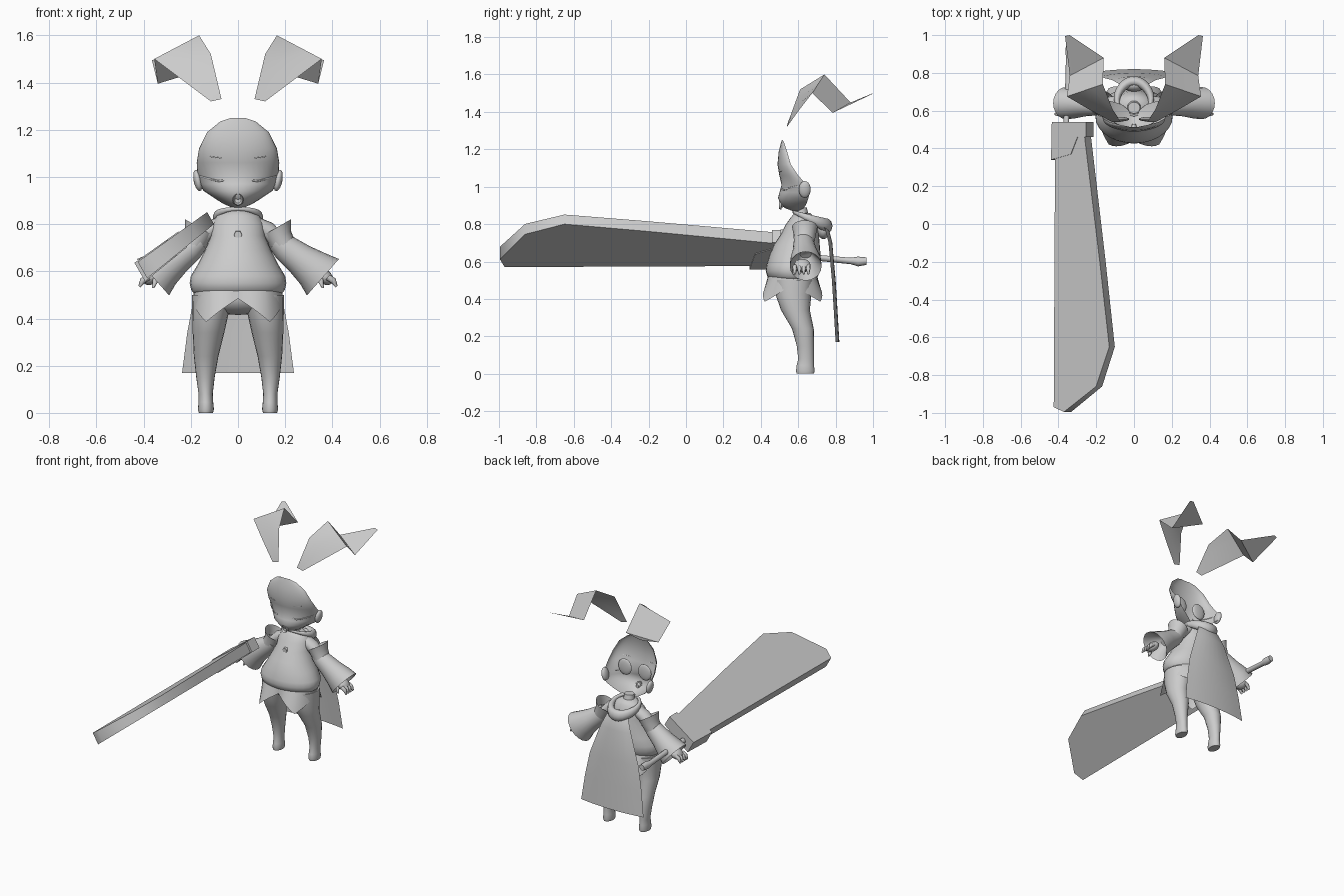
import bpy, bmesh
from math import sin, cos, pi, radians, degrees
from mathutils import Vector, Matrix

cube = bpy.data.objects.get("Cube")
if cube:
    bpy.data.objects.remove(cube)

grey = bpy.data.materials.new("plain_grey")
grey.use_nodes = True
colour = (0.6, 0.6, 0.6, 1)
grey.diffuse_color = colour
grey.node_tree.nodes["Principled BSDF"].inputs["Base Color"].default_value = colour

X, Y, Z = Vector((1, 0, 0)), Vector((0, 1, 0)), Vector((0, 0, 1))
SIDES = (("left", 1), ("right", -1))
parts = []


def finish(name, bm):
    bmesh.ops.recalc_face_normals(bm, faces=bm.faces)
    mesh = bpy.data.meshes.new(name)
    bm.to_mesh(mesh)
    bm.free()
    mesh.materials.append(grey)
    obj = bpy.data.objects.new(name, mesh)
    bpy.context.collection.objects.link(obj)
    parts.append(obj)


def grid(name, rows, closed=False, caps=False):
    """Skin a list of equally long rows of points."""
    bm = bmesh.new()
    rings = [[bm.verts.new(p) for p in row] for row in rows]
    n = len(rings[0])
    for a, b in zip(rings, rings[1:]):
        for i in range(n if closed else n - 1):
            j = (i + 1) % n
            bm.faces.new((a[i], a[j], b[j], b[i]))
    if caps:
        bm.faces.new(rings[0])
        bm.faces.new(rings[-1])
    finish(name, bm)


def tube(name, sections, u=X, v=Y, sides=20, caps=True):
    """Loft ellipses given as (centre, radius along u, radius along v)."""
    angles = [2 * pi * i / sides for i in range(sides)]
    rows = [[Vector(c) + u * ru * cos(a) + v * rv * sin(a) for a in angles]
            for c, ru, rv in sections]
    grid(name, rows, closed=True, caps=caps)


def ball(name, centre, radii, tilt=0):
    bm = bmesh.new()
    bmesh.ops.create_uvsphere(bm, u_segments=16, v_segments=10, radius=1)
    bm.transform(Matrix.Translation(centre) @ Matrix.Rotation(tilt, 4, "Y")
                 @ Matrix.Diagonal((*radii, 1)))
    finish(name, bm)


# Face: an open shell, rows of height, half width, front y, rim y
FACE = [(1.25, .03, .513, .516), (1.235, .075, .508, .525), (1.19, .13, .496, .54),
        (1.12, .165, .489, .56), (1.06, .175, .499, .6), (1.01, .172, .511, .645),
        (.97, .165, .5, .66), (.94, .145, .492, .655), (.91, .1, .505, .645),
        (.885, .06, .53, .63), (.87, .025, .57, .6)]


def face_arc(row, steps=20):
    z, w, front, rim = row
    turns = [pi * (i / steps - .5) for i in range(steps + 1)]
    return [(w * sin(t), rim - (rim - front) * cos(t), z) for t in turns]


def on_face(x, z):
    """Point on the face surface at x and z."""
    for a, b in zip(FACE, FACE[1:]):
        if b[0] <= z <= a[0]:
            k = (a[0] - z) / (a[0] - b[0])
            w, front, rim = [p + (q - p) * k for p, q in zip(a[1:], b[1:])]
            depth = max(0, 1 - (x / w) ** 2) ** .5
            return Vector((x, rim - (rim - front) * depth, z))


grid("face", [face_arc(row) for row in FACE])
for side, s in SIDES:
    ball(side + "_side_ear", (s * .17, .635, .985), (.018, .032, .046), s * .2)
    ball(side + "_eye_back", (s * .075, .555, 1.03), (.05, .012, .055))
    lid = [on_face(s * (.06 + .02 * i), .982 + .004 * abs(i - 1) ** 1.2) for i in range(6)]
    tube(side + "_eyelid", [(p, .004, .004) for p in lid], Z, Y, 6)
    brow = [on_face(s * (.07 + .016 * i), 1.08 + .002 * i) for i in range(4)]
    tube(side + "_brow", [(p, .002, .002) for p in brow], Z, Y, 6)

# Small open mouth
tube("mouth", [((0, .53, .905), .01, .012), ((0, .505, .905), .015, .018),
               ((0, .497, .905), .02, .024), ((0, .51, .905), .024, .028)], X, Z, 12)

# Folded long ears floating above the head: inner and outer edge
INNER = [(.07, .54, 1.33), (.115, .61, 1.52), (.165, .74, 1.6), (.16, .88, 1.45), (.34, 1, 1.5)]
OUTER = [(.115, .54, 1.32), (.235, .605, 1.41), (.355, .675, 1.5), (.34, .785, 1.395), (.365, .995, 1.495)]
for side, s in SIDES:
    rows = [[Vector(a).lerp(Vector(b), k / 3) for k in range(4)]
            for a, b in zip(INNER, OUTER)]
    grid(side + "_long_ear", [[(s * p.x, p.y, p.z) for p in row] for row in rows])

# Neck and pear-shaped torso: height, half width, front y, back y
tube("neck", [((0, .625, .8), .05, .045), ((0, .62, .85), .036, .035), ((0, .615, .89), .032, .03)])
TORSO = [(.86, .045, .58, .665), (.835, .09, .56, .685), (.8, .11, .535, .7), (.75, .115, .51, .71),
         (.69, .14, .47, .715), (.63, .17, .445, .72), (.58, .2, .43, .72), (.55, .205, .426, .715),
         (.52, .198, .435, .705), (.5, .18, .46, .69)]
tube("torso", [((0, (f + b) / 2, z), w, (b - f) / 2) for z, w, f, b in TORSO], sides=28)
tube("chest_gem", [((0, .53, .755), .02, .02), ((0, .506, .755), .017, .017)], X, Z, 6)

# Hips and pointed skirt flaps
ball("hips", (0, .575, .49), (.17, .1, .075))
top, bottom = [], []
for i in range(48):
    a = 2 * pi * i / 48
    drop = 1 - abs(degrees(a) % 90 - 45) / 45
    top.append((.185 * cos(a), .57 + .13 * sin(a), .53))
    bottom.append((.19 * cos(a), .57 + (.13 + .08 * drop) * sin(a), .485 - .1 * drop))
grid("skirt_flaps", [top, bottom], closed=True)

# Legs with small feet: height, centre x, half width, centre y, half depth
LEG = [(.5, .105, .09, .575, .105), (.42, .117, .077, .575, .095), (.34, .125, .067, .585, .077),
       (.24, .135, .052, .625, .058), (.15, .138, .039, .638, .046), (.08, .137, .03, .642, .042),
       (.045, .136, .031, .638, .046), (.015, .136, .034, .638, .05), (0, .136, .03, .638, .046)]
for side, s in SIDES:
    tube(side + "_leg", [((s * x, y, z), rx, ry) for z, x, rx, y, ry in LEG])

# Arms: shoulder, loose sleeve open at the top, flared cuff, hand with fingers
for side, s in SIDES:
    across = Vector((s * .66, 0, .75))
    upright = Vector((s * .87, 0, .5))
    tube(side + "_upper_arm", [((s * .07, .63, .8), .035, .045), ((s * .12, .63, .775), .04, .045),
                               ((s * .19, .63, .71), .035, .04)], across, Y)
    tube(side + "_sleeve_top", [((s * .163, .635, .785), .07, .068), ((s * .175, .635, .745), .056, .06),
                                ((s * .195, .632, .705), .052, .055)], upright, Y, caps=False)
    tube(side + "_sleeve", [((s * .165, .63, .73), .045, .05), ((s * .2, .63, .7), .058, .055),
                            ((s * .26, .635, .655), .068, .065), ((s * .32, .64, .61), .085, .082),
                            ((s * .36, .64, .575), .103, .085), ((s * .335, .64, .6), .075, .065),
                            ((s * .28, .64, .64), .03, .03)], across, Y)
    ball(side + "_palm", (s * .365, .622, .578), (.044, .045, .03), s * .7)
    for i in range(4):
        y = .582 + .024 * i
        tube(f"{side}_finger_{i}", [((s * .38, y, .575), .014, .012), ((s * .405, y, .56), .013, .011),
                                    ((s * .418, y, .535), .006, .006)], across, Y, 8)
    tube(side + "_thumb", [((s * .35, .59, .575), .012, .011), ((s * .352, .578, .55), .01, .01),
                           ((s * .36, .575, .53), .005, .005)], X, Y, 8)

# Cape: height, half width, y
CAPE = [(.82, .06, .735), (.77, .085, .765), (.7, .115, .782), (.5, .185, .8), (.34, .215, .81), (.17, .237, .82)]
grid("cape", [[(w * k / 4, y - .02 * (k / 4) ** 2, z) for k in range(-4, 5)] for z, w, y in CAPE])

# Hood lying on the shoulders as a collar that droops down the back
hood = []
for i in range(25):
    a = 2 * pi * i / 24
    back = (1 + sin(a)) / 2
    core = Vector(((.1 - .02 * back) * cos(a), .665 + .09 * sin(a), .865 - .075 * back))
    out = Vector((cos(a), sin(a), 0))
    r = .006 + .022 * back
    hood.append([core + out * r * cos(b) + Z * r * 1.4 * sin(b)
                 for b in [2 * pi * j / 10 for j in range(10)]])
grid("hood_roll", hood, closed=True)
ball("hood_bag", (0, .735, .77), (.06, .035, .05))

# Great sword: outlines in (length, width) laid on a tilted plane, thinner towards the spine
ORIGIN = Vector((-.405, 0, .605))
WIDE = Vector((.76, 0, .58))
FLAT = Vector((-.5, 0, .87))


def slab(name, outline, half):
    rows = [[ORIGIN + Y * y + WIDE * u + FLAT * h * (1 - .7 * u) for y, u in outline]
            for h in (-half, half)]
    grid(name, rows, closed=True, caps=True)


slab("sword_blade", [(.5, .01), (.5, .205), (-.2, .315), (-.65, .38), (-.86, .29), (-.995, .07), (-.97, 0)], .04)
slab("sword_guard", [(.54, -.01), (.54, .225), (.46, .225), (.46, .165), (.37, .12), (.34, -.015)], .045)
tube("sword_handle", [((-.36, .52, .635), .018, .014), ((-.35, .72, .618), .018, .014),
                      ((-.345, .88, .603), .018, .016), ((-.34, .92, .6), .026, .025),
                      ((-.34, .965, .602), .022, .018)], WIDE, FLAT, 8)

# Smooth shading that keeps hard edges
for obj in parts:
    obj.select_set(True)
bpy.context.view_layer.objects.active = parts[0]
bpy.ops.object.shade_smooth_by_angle(angle=radians(60))
